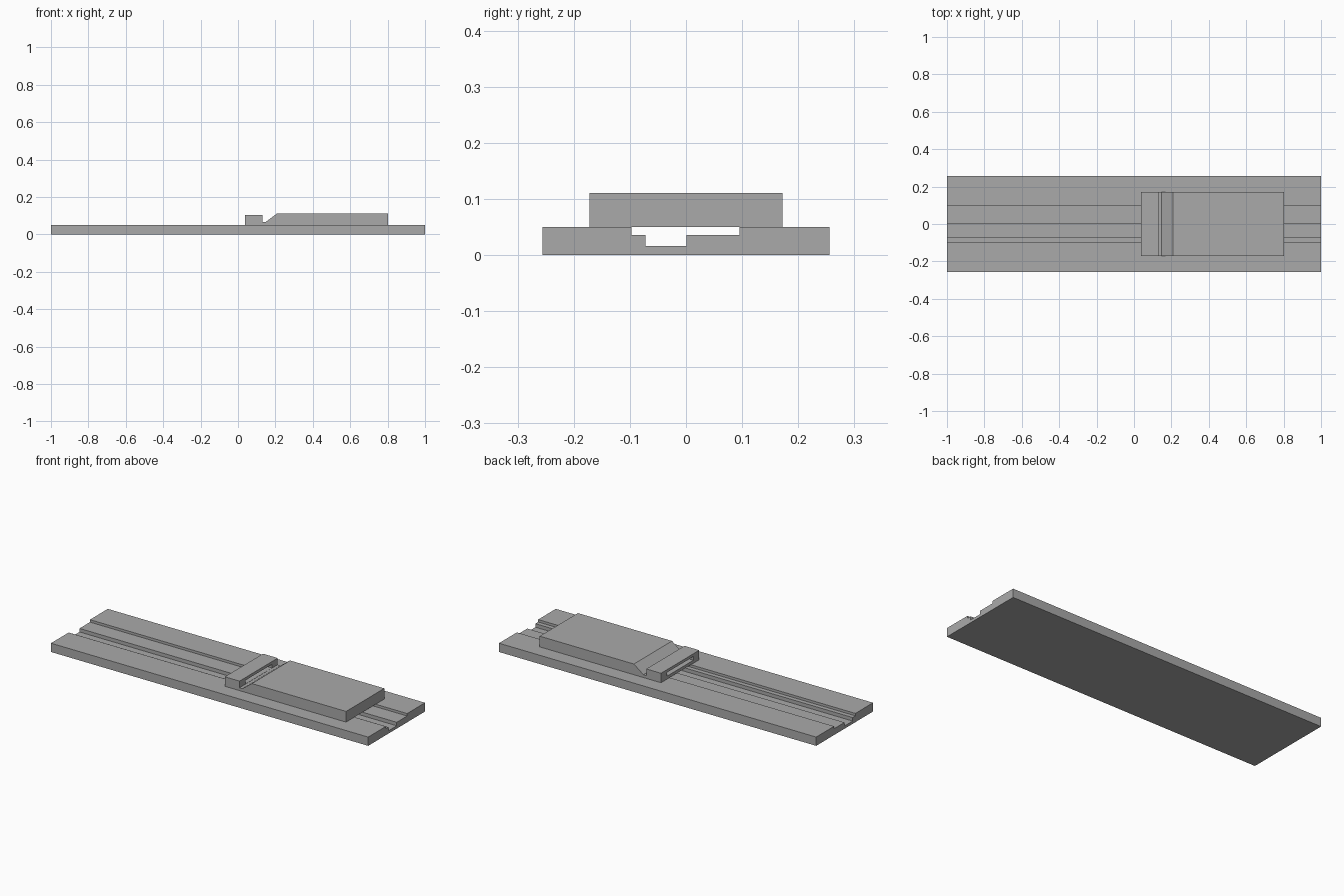
import bpy

old = bpy.data.objects.get("Cube")
if old:
    bpy.data.objects.remove(old, do_unlink=True)

grey = bpy.data.materials.new("plain grey")
grey.use_nodes = True
COLOUR = (0.4, 0.4, 0.4, 1)
grey.diffuse_color = COLOUR
grey.node_tree.nodes["Principled BSDF"].inputs["Base Color"].default_value = COLOUR


def extrude(name, profile, axis, low, high):
    """Prism of a counter-clockwise profile: (y, z) along x, or (x, z) along y."""
    if axis == "x":
        place = lambda p, t: (t, p[0], p[1])
    else:
        place = lambda p, t: (p[0], t, p[1])
    n = len(profile)
    verts = [place(p, t) for t in (low, high) for p in profile]
    faces = [tuple(reversed(range(n))), tuple(range(n, 2 * n))]
    faces += [(i, (i + 1) % n, n + (i + 1) % n, n + i) for i in range(n)]
    if axis == "y":
        faces = [tuple(reversed(f)) for f in faces]
    mesh = bpy.data.meshes.new(name)
    mesh.from_pydata(verts, [], faces)
    mesh.materials.append(grey)
    obj = bpy.data.objects.new(name, mesh)
    bpy.context.collection.objects.link(obj)
    return obj


# Long base plate with a stepped groove along its length
extrude("base_plate", [
    (-0.256, 0), (0.256, 0), (0.256, 0.05), (0.095, 0.05), (0.095, 0.036),
    (0.001, 0.036), (0.001, 0.016), (-0.072, 0.016), (-0.072, 0.036),
    (-0.097, 0.036), (-0.097, 0.05), (-0.256, 0.05)], "x", -1, 1)

# Sliding block: end bar, narrow throat, ramp and flat top
slider = extrude("sliding_block", [
    (0.037, 0.05), (0.802, 0.05), (0.802, 0.111), (0.208, 0.111),
    (0.148, 0.066), (0.13, 0.066), (0.13, 0.104), (0.037, 0.104)],
    "y", -0.172, 0.172)

# Slot through the end bar, opening into the throat
cutter = extrude("slot_cutter", [
    (-0.12, 0.067), (0.12, 0.067), (0.12, 0.088), (-0.12, 0.088)],
    "x", 0, 0.14)
cutter.hide_render = True
cut = slider.modifiers.new("slot", "BOOLEAN")
cut.operation = "DIFFERENCE"
cut.solver = "EXACT"
cut.object = cutter
bpy.context.view_layer.objects.active = slider
bpy.ops.object.modifier_apply(modifier=cut.name)
bpy.data.objects.remove(cutter, do_unlink=True)
